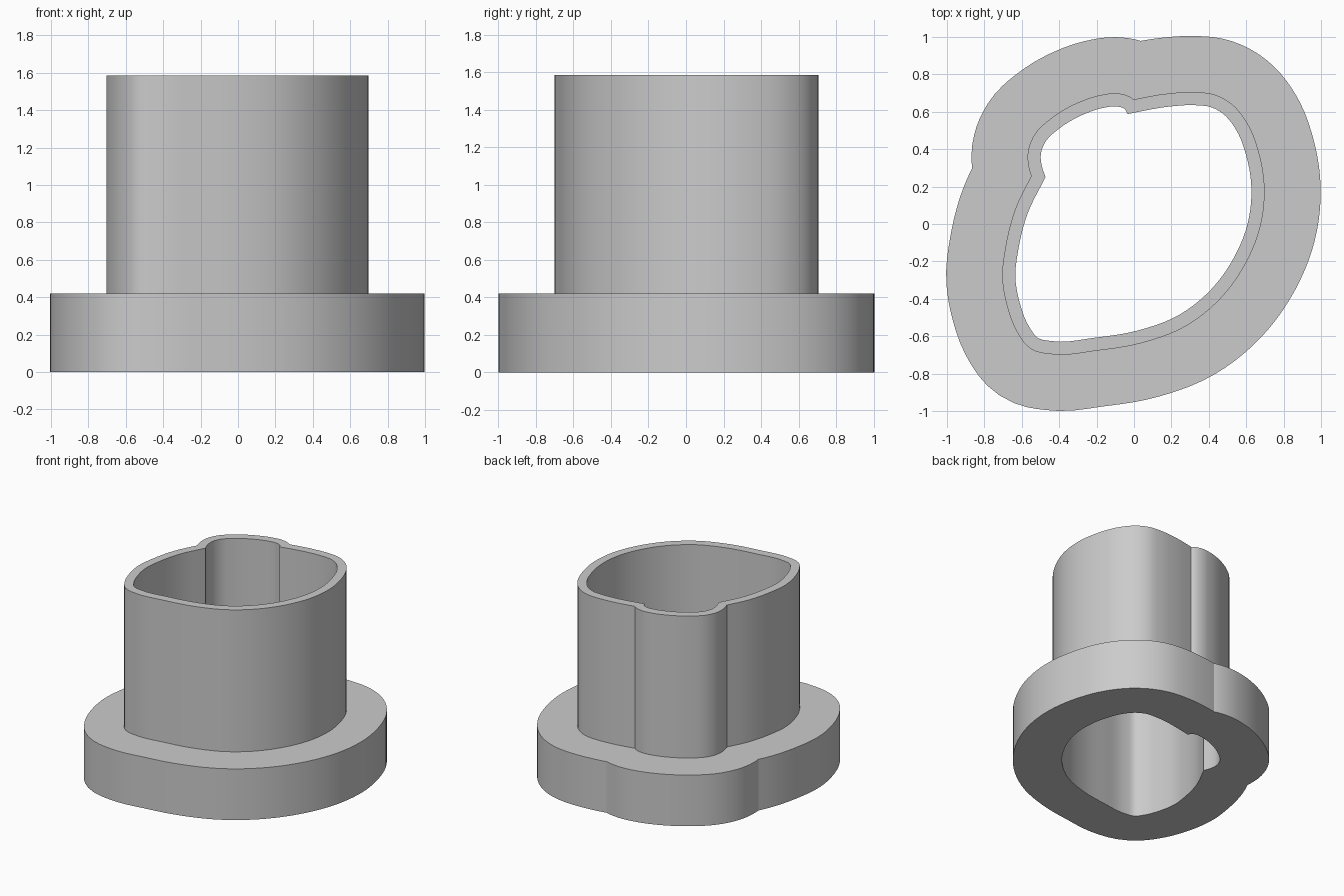
import bpy, bmesh, math
from mathutils import Vector
from mathutils.geometry import interpolate_bezier, intersect_line_line_2d

cube = bpy.data.objects.get("Cube")
if cube:
    bpy.data.objects.remove(cube, do_unlink=True)

BASE_Z, STEP_Z, TOP_Z = 0.0, 0.42, 1.585
WALL, FLANGE = 0.07, 0.37

# Bore outline, clockwise: the main oval, then the corner bulge
OVAL = [(-.035, .588), (.19, .628), (.33, .635), (.41, .625), (.475, .59), (.545, .505),
        (.60, .365), (.628, .185), (.607, 0), (.537, -.175), (.414, -.348),
        (.243, -.485), (.03, -.567), (-.21, -.608), (-.44, -.626), (-.515, -.608),
        (-.56, -.55), (-.612, -.417), (-.634, -.289), (-.618, -.134),
        (-.57, .053), (-.473, .251)]
BULGE = [(-.473, .251), (-.494, .315), (-.498, .374), (-.473, .44), (-.4, .51),
         (-.265, .588), (-.158, .622), (-.088, .628), (-.05, .615), (-.035, .588)]


def smooth_path(points, steps=5):
    """Smooth curve through the points."""
    pts = [Vector(p) for p in points]
    chords = [b - a for a, b in zip(pts, pts[1:])]
    tangents = [chords[0].normalized()]
    for a, b in zip(chords, chords[1:]):
        tangents.append((a.normalized() * b.length + b.normalized() * a.length).normalized())
    tangents.append(chords[-1].normalized())
    path = [pts[0]]
    for i, chord in enumerate(chords):
        reach = chord.length / 3
        seg = interpolate_bezier(pts[i], pts[i] + tangents[i] * reach,
                                 pts[i + 1] - tangents[i + 1] * reach, pts[i + 1], steps + 1)
        path += [Vector(p[:2]) for p in seg[1:]]
    return path


def offset(path, distance):
    """Push a clockwise path outwards."""
    result = []
    last = len(path) - 1
    for i, p in enumerate(path):
        t = (path[min(i + 1, last)] - path[max(i - 1, 0)]).normalized()
        result.append(p + Vector((-t.y, t.x)) * distance)
    return result


def crossing(a, b):
    """Where the tail of path a meets the head of path b."""
    for i in range(len(a) - 2, len(a) // 2, -1):
        for j in range(len(b) // 2):
            hit = intersect_line_line_2d(a[i], a[i + 1], b[j], b[j + 1])
            if hit:
                return i, j, hit
    return len(a) - 2, 0, (a[-1] + b[0]) / 2


def outline(distance):
    """Closed outline at a distance from the bore, trimmed at both notches."""
    oval, bulge = (offset(smooth_path(p), distance) for p in (OVAL, BULGE))
    if distance == 0:
        return oval + bulge[1:-1]
    end, first, notch_a = crossing(oval, bulge)
    last, start, notch_b = crossing(bulge, oval)
    return (oval[start + 1:end + 1] + [notch_a]
            + bulge[first + 1:last + 1] + [notch_b])


bm = bmesh.new()


def ring(points, z):
    verts = [bm.verts.new((p[0], p[1], z)) for p in points]
    edges = [bm.edges.new((v, verts[i - 1])) for i, v in enumerate(verts)]
    return verts, edges


def wall(low, high):
    a, b = low[0], high[0]
    for i in range(len(a)):
        bm.faces.new((a[i - 1], a[i], b[i], b[i - 1]))


def cap(outer, inner):
    bmesh.ops.triangle_fill(bm, edges=outer[1] + inner[1], use_beauty=True,
                            normal=(0, 0, 1))


bore, sleeve, flange = outline(0), outline(WALL), outline(FLANGE)
bore_low, bore_high = ring(bore, BASE_Z), ring(bore, TOP_Z)
sleeve_low, sleeve_high = ring(sleeve, STEP_Z), ring(sleeve, TOP_Z)
flange_low, flange_high = ring(flange, BASE_Z), ring(flange, STEP_Z)

# Flat rings: underside, flange shoulder, sleeve rim
cap(flange_low, bore_low)
cap(flange_high, sleeve_low)
cap(sleeve_high, bore_high)
# Upright walls
wall(flange_low, flange_high)
wall(sleeve_low, sleeve_high)
wall(bore_low, bore_high)
bmesh.ops.recalc_face_normals(bm, faces=bm.faces[:])

mesh = bpy.data.meshes.new("flanged_sleeve")
bm.to_mesh(mesh)
bm.free()
part = bpy.data.objects.new("flanged_sleeve", mesh)
bpy.context.collection.objects.link(part)

# Plain grey finish
grey = bpy.data.materials.new("light_grey")
grey.use_nodes = True
colour = (0.6, 0.6, 0.6, 1)
grey.diffuse_color = colour
grey.node_tree.nodes["Principled BSDF"].inputs["Base Color"].default_value = colour
mesh.materials.append(grey)

bpy.context.view_layer.objects.active = part
part.select_set(True)
bpy.ops.object.shade_smooth_by_angle(angle=math.radians(25))
